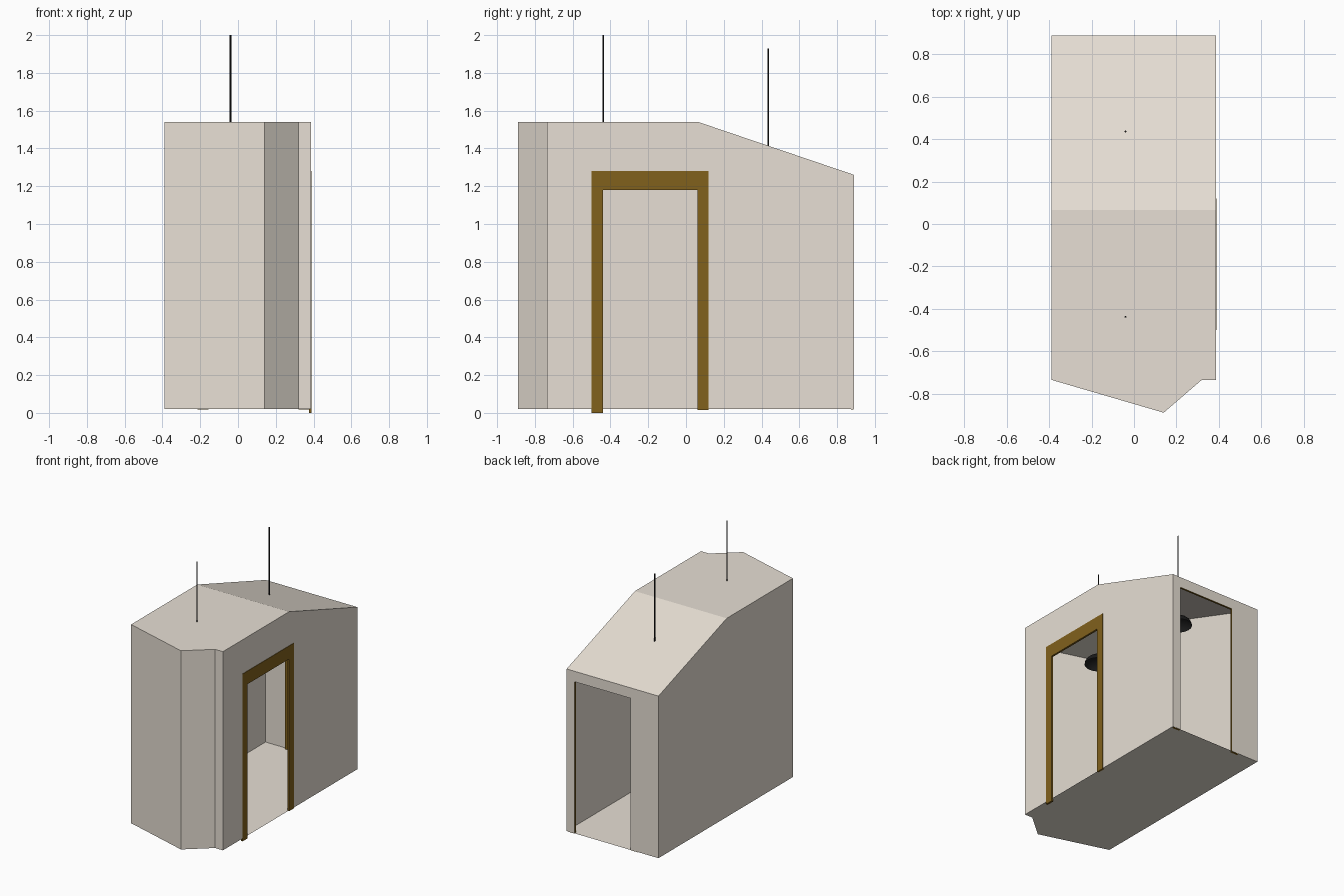
import bpy, bmesh, math
from mathutils import Vector

if "Cube" in bpy.data.objects:
    bpy.data.objects.remove(bpy.data.objects["Cube"])

def material(name, color):
    m = bpy.data.materials.new(name)
    m.diffuse_color = (*color, 1)
    m.use_nodes = True
    m.node_tree.nodes["Principled BSDF"].inputs["Base Color"].default_value = m.diffuse_color
    return m

PLASTER = material("plaster", (0.80, 0.74, 0.66))
WOOD = material("wood", (0.22, 0.12, 0.012))
BLACK = material("black", (0.01, 0.01, 0.01))

def finish(name, bm, mat):
    bmesh.ops.remove_doubles(bm, verts=bm.verts, dist=1e-4)
    bmesh.ops.recalc_face_normals(bm, faces=bm.faces)
    me = bpy.data.meshes.new(name)
    bm.to_mesh(me)
    bm.free()
    me.materials.append(mat)
    ob = bpy.data.objects.new(name, me)
    bpy.context.collection.objects.link(ob)
    return ob

L, R = -0.39, 0.387             # side walls
F, B = -0.735, 0.89             # front corners, back wall
RIDGE, FLOOR, TOP, EAVE = 0.065, 0.02, 1.54, 1.26
DOOR_TOP = 1.18

# Room shell: thin walls, floor and two-part ceiling
bm = bmesh.new()
def face(pts):
    bm.faces.new([bm.verts.new(p) for p in pts])

bay = [(L, F), (0.14, -0.89), (0.32, F), (R, F)]
face([(x, y, FLOOR) for x, y in bay + [(R, B), (L, B)]])
face([(x, y, TOP) for x, y in bay + [(R, RIDGE), (L, RIDGE)]])
face([(L, RIDGE, TOP), (R, RIDGE, TOP), (R, B, EAVE), (L, B, EAVE)])
for (x0, y0), (x1, y1) in zip(bay, bay[1:]):
    face([(x0, y0, FLOOR), (x1, y1, FLOOR), (x1, y1, TOP), (x0, y0, TOP)])

def doorway(a, b):
    return [(a, FLOOR), (a, DOOR_TOP), (b, DOOR_TOP), (b, FLOOR)]

side_top = [(B, FLOOR), (B, EAVE), (RIDGE, TOP), (F, TOP)]
face([(L, y, z) for y, z in [(F, FLOOR)] + side_top])
face([(R, y, z) for y, z in [(F, FLOOR)] + doorway(-0.44, 0.06) + side_top])
face([(x, B, z) for x, z in [(L, FLOOR)] + doorway(-0.155, 0.32)
      + [(R, FLOOR), (R, EAVE), (L, EAVE)]])
finish("room_shell", bm, PLASTER)

# Door frames: an upside-down U profile given depth
def door_frame(name, a, b, leg, head, low_a, low_b, place, depth):
    bm = bmesh.new()
    prof = [(a - leg, low_a), (a, low_a), (a, DOOR_TOP), (b, DOOR_TOP), (b, low_b),
            (b + leg, low_b), (b + leg, DOOR_TOP + head), (a - leg, DOOR_TOP + head)]
    f = bm.faces.new([bm.verts.new(place(u, z)) for u, z in prof])
    ext = bmesh.ops.extrude_face_region(bm, geom=[f], use_keep_orig=True)
    bmesh.ops.translate(bm, vec=depth, verts=[v for v in ext["geom"]
                        if isinstance(v, bmesh.types.BMVert)])
    finish(name, bm, WOOD)

door_frame("side_door_frame", -0.44, 0.06, 0.06, 0.10, 0.0, 0.016,
           lambda u, z: (0.39, u, z), Vector((-0.015, 0, 0)))
door_frame("back_door_frame", -0.155, 0.32, 0.06, 0.07, 0.017, 0.017,
           lambda u, z: (u, B - 0.002, z), Vector((0, -0.015, 0)))

# Pendant lamps: open dome shade hung on a cord through the ceiling
def lamp(name, y, rim, cord_top):
    bm = bmesh.new()
    prof = [bm.verts.new((0.098 * math.cos(t), 0, 0.07 * math.sin(t)))
            for t in [i * math.pi / 16 for i in range(9)]]
    edges = [bm.edges.new(p) for p in zip(prof, prof[1:])]
    bmesh.ops.spin(bm, geom=prof + edges, cent=(0, 0, 0), axis=(0, 0, 1),
                   angle=2 * math.pi, steps=24)
    shade = finish(name + "_shade", bm, BLACK)
    shade.location = (-0.04, y, rim)
    for p in shade.data.polygons:
        p.use_smooth = True
    low = rim + 0.065
    bpy.ops.mesh.primitive_cylinder_add(vertices=8, radius=0.0045, depth=cord_top - low,
                                        location=(-0.04, y, (cord_top + low) / 2))
    cord = bpy.context.object
    cord.name = name + "_cord"
    cord.data.materials.append(BLACK)

lamp("front_lamp", -0.438, 1.27, 2.0)
lamp("back_lamp", 0.436, 1.20, 1.93)
